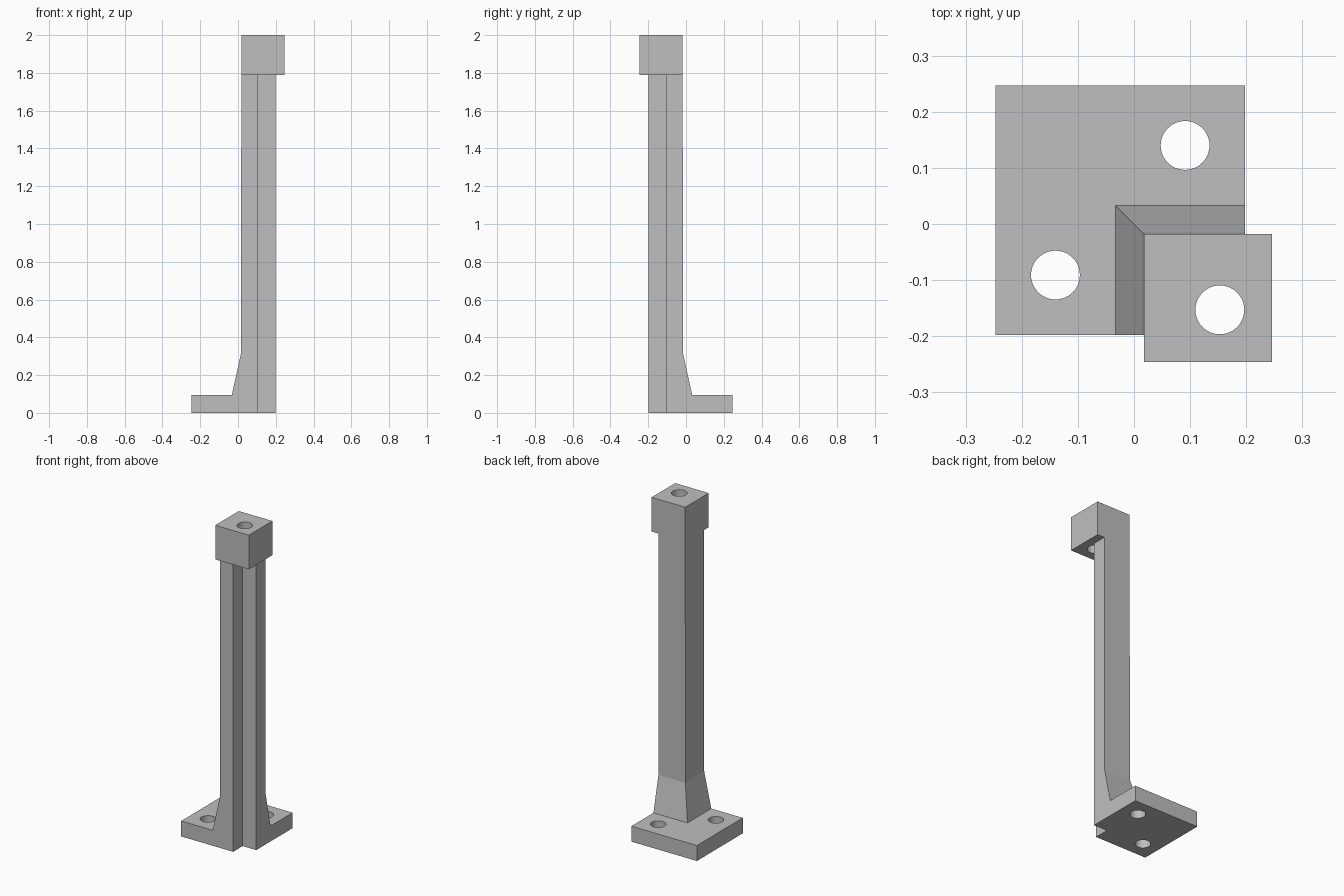
import bpy
import bmesh

if "Cube" in bpy.data.objects:
    bpy.data.objects.remove(bpy.data.objects["Cube"], do_unlink=True)

grey = bpy.data.materials.new("plain grey")
grey.use_nodes = True
grey.diffuse_color = (0.52, 0.52, 0.52, 1)
grey.node_tree.nodes["Principled BSDF"].inputs["Base Color"].default_value = grey.diffuse_color

OUT, NOTCH = 0.198, 0.106   # outer faces of the bracket and depth of its corner slot
HOLE = 0.0435


def add_mesh(name, bm):
    bmesh.ops.recalc_face_normals(bm, faces=bm.faces)
    mesh = bpy.data.meshes.new(name)
    bm.to_mesh(mesh)
    bm.free()
    mesh.materials.append(grey)
    obj = bpy.data.objects.new(name, mesh)
    bpy.context.collection.objects.link(obj)
    return obj


def l_section(inner):
    """Square outline reaching back to (inner, -inner), slotted at its front left corner."""
    return [(inner, -OUT), (NOTCH, -OUT), (NOTCH, -NOTCH),
            (OUT, -NOTCH), (OUT, -inner), (inner, -inner)]


def loft(name, levels):
    """Solid through (height, outline) levels."""
    bm = bmesh.new()
    rings = [[bm.verts.new((x, y, z)) for x, y in outline] for z, outline in levels]
    count = len(rings[0])
    for low, high in zip(rings, rings[1:]):
        for i in range(count):
            j = (i + 1) % count
            bm.faces.new((low[i], low[j], high[j], high[i]))
    bm.faces.new(rings[0])
    bm.faces.new(rings[-1])
    return add_mesh(name, bm)


def drill(obj, x, y, z):
    """Cut a round vertical hole through the part."""
    bpy.ops.mesh.primitive_cylinder_add(vertices=48, radius=HOLE, depth=0.5, location=(x, y, z))
    cutter = bpy.context.object
    cutter.name = "hole_cutter"
    mod = obj.modifiers.new("hole", 'BOOLEAN')
    mod.object = cutter
    mod.solver = 'EXACT'
    bpy.context.view_layer.objects.active = obj
    bpy.ops.object.modifier_apply(modifier=mod.name)
    bpy.data.objects.remove(cutter, do_unlink=True)


def smooth(obj):
    bpy.ops.object.select_all(action='DESELECT')
    obj.select_set(True)
    bpy.context.view_layer.objects.active = obj
    bpy.ops.object.shade_smooth_by_angle()


# Slotted base plate with two bolt holes
base = loft("base_plate", [(0, l_section(-0.247)), (0.095, l_section(-0.247))])
drill(base, 0.091, 0.14, 0.05)
drill(base, -0.14, -0.091, 0.05)

# Angle-section post with a flared foot and a very slight draft
post = loft("post", [(0.095, l_section(-0.033)), (0.31, l_section(0.015)), (1.79, l_section(0.018))])

# Overhanging head block with one bolt hole
near, far = 0.018, 0.246
square = [(near, -far), (far, -far), (far, -near), (near, -near)]
head = loft("head_block", [(1.79, square), (2.0, square)])
drill(head, 0.153, -0.153, 1.9)

for part in (base, head):
    smooth(part)
